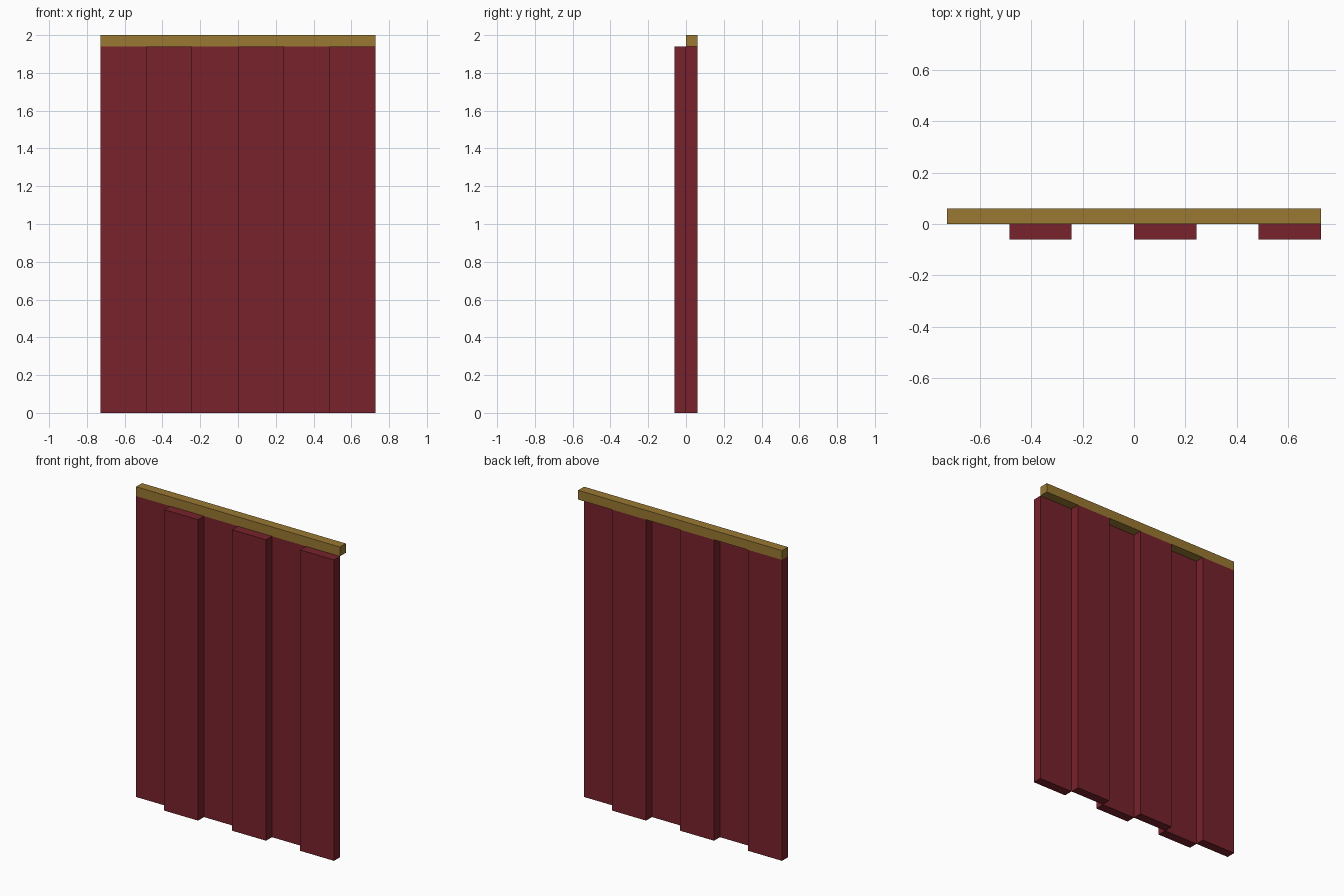
import bpy

if "Cube" in bpy.data.objects:
    bpy.data.objects.remove(bpy.data.objects["Cube"])

HALF_W = 0.727      # half the curtain width
DEPTH = 0.06        # thickness of one pleat and of the rail
RAIL_Z = 1.94       # underside of the rail
PLEATS = 6


def material(name, rgb):
    mat = bpy.data.materials.new(name)
    mat.diffuse_color = (*rgb, 1.0)
    mat.use_nodes = True
    mat.node_tree.nodes["Principled BSDF"].inputs["Base Color"].default_value = mat.diffuse_color
    return mat


def box(name, lo, hi, mat):
    bpy.ops.mesh.primitive_cube_add(size=1)
    obj = bpy.context.object
    obj.name = name
    obj.location = [(a + b) / 2 for a, b in zip(lo, hi)]
    obj.scale = [b - a for a, b in zip(lo, hi)]
    bpy.ops.object.transform_apply(location=True, rotation=False, scale=True)
    obj.data.materials.append(mat)
    return obj


red = material("dark red cloth", (0.185, 0.016, 0.025))
gold = material("dull gold", (0.319, 0.188, 0.032))

# Curtain rail along the back half
box("curtain_rail", (-HALF_W, 0, RAIL_Z), (HALF_W, DEPTH, 2.0), gold)

# Pleats alternate between the back and the front row
step = 2 * HALF_W / PLEATS
for i in range(PLEATS):
    x = -HALF_W + i * step
    y = 0 if i % 2 == 0 else -DEPTH
    box(f"curtain_pleat_{i + 1}", (x, y, 0), (x + step, y + DEPTH, RAIL_Z), red)
